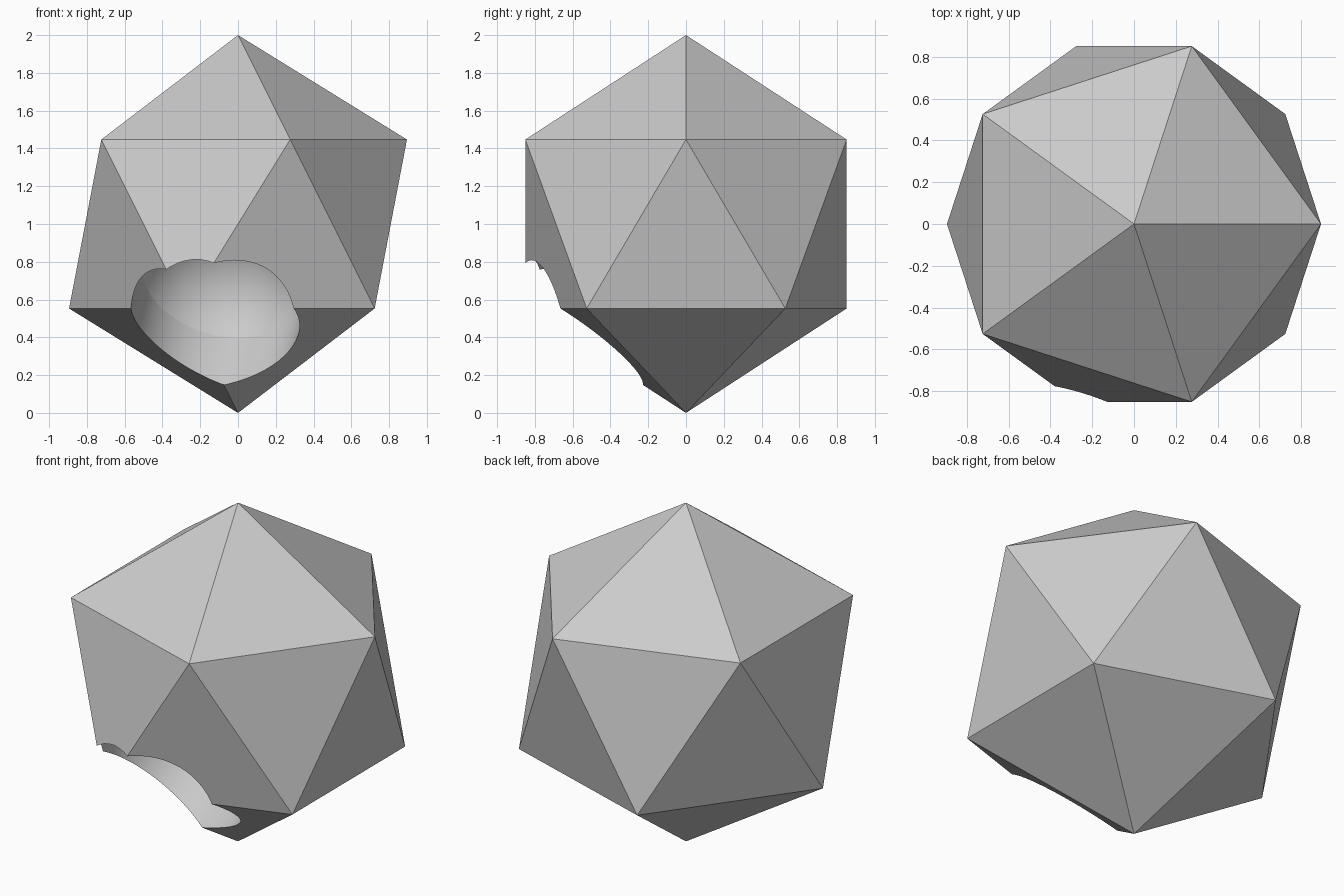
import bpy
import bmesh
import math
from mathutils import Vector

old = bpy.data.objects.get("Cube")
if old:
    bpy.data.objects.remove(old, do_unlink=True)

CENTRE = Vector((0, 0, 1))
BORE_AXIS = Vector((-0.17, -0.70, -0.69)).normalized()
BORE_RADIUS = 0.45
BORE_FLOOR = 0.40      # distance from the centre to the end of the straight wall
BOWL_RADIUS = 0.47     # spherical floor of the bore

# Material
grey = bpy.data.materials.new("light_grey")
grey.use_nodes = True
colour = (0.6, 0.6, 0.6, 1)
grey.diffuse_color = colour
grey.node_tree.nodes["Principled BSDF"].inputs["Base Color"].default_value = colour

# Twenty-sided body
bpy.ops.mesh.primitive_ico_sphere_add(subdivisions=1, radius=1, location=CENTRE)
body = bpy.context.object
body.name = "icosahedron_body"
body.data.materials.append(grey)

# Bore cutter: a straight wall ending in a bowl, spun around its axis
rim_angle = math.asin(BORE_RADIUS / BOWL_RADIUS)
bowl_centre = BORE_FLOOR + BOWL_RADIUS * math.cos(rim_angle)
profile = []
for i in range(13):
    a = rim_angle * i / 12
    profile.append((BOWL_RADIUS * math.sin(a), 0, bowl_centre - BOWL_RADIUS * math.cos(a)))
profile += [(BORE_RADIUS, 0, 1.3), (0, 0, 1.3)]

bm = bmesh.new()
verts = [bm.verts.new(p) for p in profile]
edges = [bm.edges.new(pair) for pair in zip(verts, verts[1:])]
bmesh.ops.spin(bm, geom=verts + edges, cent=(0, 0, 0), axis=(0, 0, 1),
               angle=math.tau, steps=64)
bmesh.ops.remove_doubles(bm, verts=bm.verts, dist=0.0001)
bmesh.ops.recalc_face_normals(bm, faces=bm.faces)
mesh = bpy.data.meshes.new("bore_cutter")
bm.to_mesh(mesh)
bm.free()
mesh.materials.append(grey)
cutter = bpy.data.objects.new("bore_cutter", mesh)
bpy.context.collection.objects.link(cutter)
cutter.location = CENTRE
cutter.rotation_euler = BORE_AXIS.to_track_quat("Z", "Y").to_euler()
cutter.hide_render = True

# Cut the bore through the lower front corner
cut = body.modifiers.new("bore", "BOOLEAN")
cut.operation = "DIFFERENCE"
cut.solver = "EXACT"
cut.object = cutter
bpy.context.view_layer.update()
bpy.ops.object.select_all(action="DESELECT")
body.select_set(True)
bpy.context.view_layer.objects.active = body
bpy.ops.object.modifier_apply(modifier=cut.name)
bpy.data.objects.remove(cutter, do_unlink=True)

# Smooth the bore, keep the facets and the bowl edge crisp
bpy.ops.object.shade_smooth_by_angle(angle=math.radians(12))
